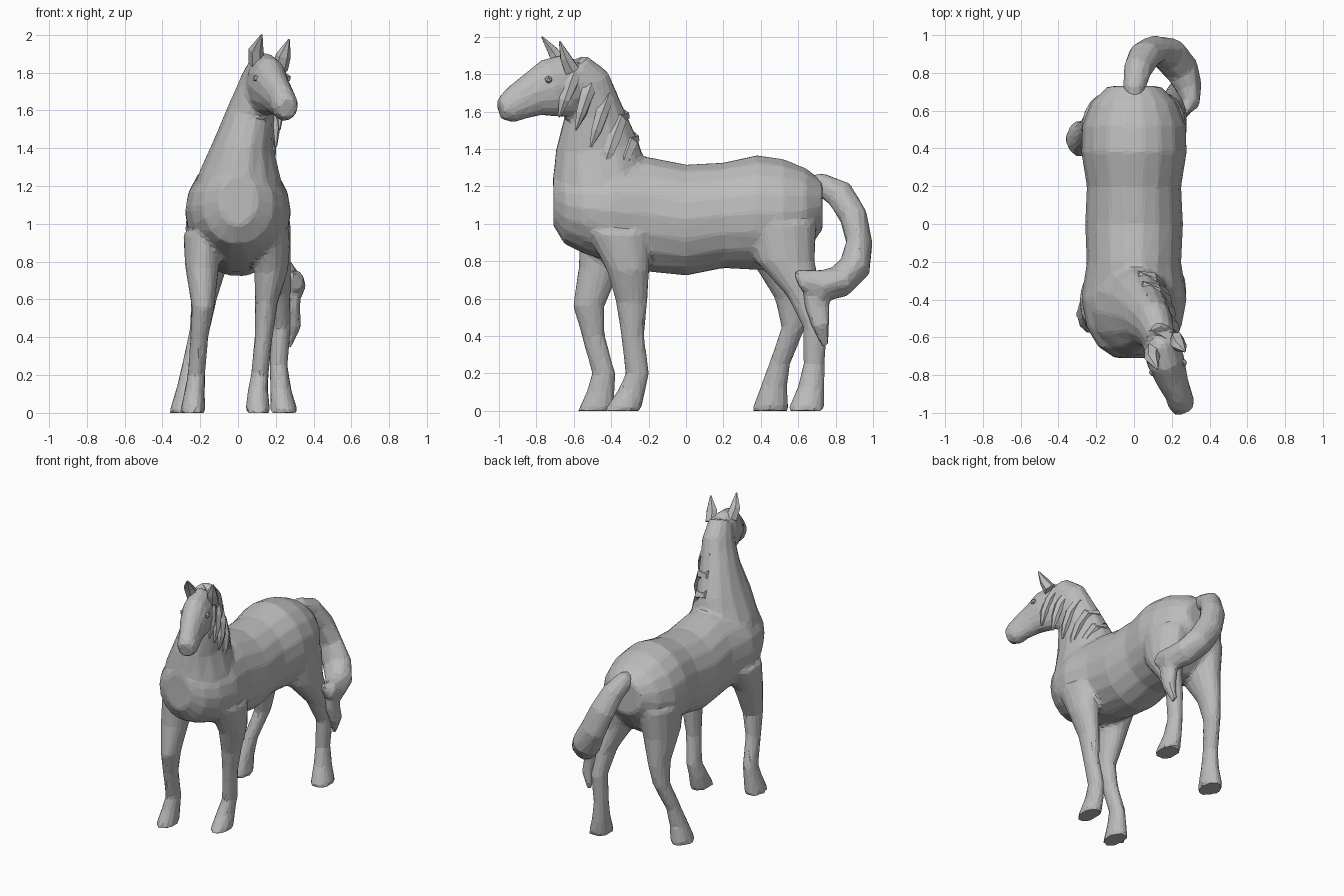
import bpy, bmesh, math, random
from mathutils import Vector

random.seed(4)
cube = bpy.data.objects.get("Cube")
if cube:
    bpy.data.objects.remove(cube, do_unlink=True)

grey = bpy.data.materials.new("stone grey")
grey.use_nodes = True
grey.diffuse_color = (0.5, 0.5, 0.5, 1)
grey.node_tree.nodes["Principled BSDF"].inputs["Base Color"].default_value = grey.diffuse_color


def loft(bm, sections, axis=None, sides=14, jitter=0.0):
    """Closed tube through (x, y, z, half width, half depth) sections."""
    points = [Vector(s[:3]) for s in sections]
    last = len(points) - 1
    rings = []
    for i, section in enumerate(sections):
        tangent = Vector(axis) if axis else points[min(i + 1, last)] - points[max(i - 1, 0)]
        tangent.normalize()
        side = Vector((1, 0, 0))
        side = (side - tangent * side.dot(tangent)).normalized()
        other = tangent.cross(side)
        ring = []
        for k in range(sides):
            a = math.tau * k / sides
            scale = 1 + random.uniform(-jitter, jitter)
            offset = side * (section[3] * math.cos(a)) + other * (section[4] * math.sin(a))
            ring.append(bm.verts.new(points[i] + offset * scale))
        rings.append(ring)
    faces = [bm.faces.new(rings[0][::-1]), bm.faces.new(rings[-1])]
    for a, b in zip(rings, rings[1:]):
        for k in range(sides):
            n = (k + 1) % sides
            faces.append(bm.faces.new((a[k], a[n], b[n], b[k])))
    bmesh.ops.recalc_face_normals(bm, faces=faces)


def finish(bm, name):
    """Turn the bmesh into a flat shaded object."""
    mesh = bpy.data.meshes.new(name)
    bm.to_mesh(mesh)
    bm.free()
    mesh.materials.append(grey)
    obj = bpy.data.objects.new(name, mesh)
    bpy.context.collection.objects.link(obj)
    return obj


def facet(obj, voxel, ratio):
    """Fuse overlapping volumes, then reduce them to irregular flat facets."""
    remesh = obj.modifiers.new("fuse", 'REMESH')
    remesh.mode = 'VOXEL'
    remesh.voxel_size = voxel
    smooth = obj.modifiers.new("blend", 'SMOOTH')
    smooth.factor = 0.5
    smooth.iterations = 2
    reduce = obj.modifiers.new("facets", 'DECIMATE')
    reduce.ratio = ratio


body = bmesh.new()

# Trunk, from chest to rump
trunk = [(-.71, 1.13, .1, .14), (-.65, 1.1, .19, .21), (-.55, 1.08, .25, .24),
         (-.4, 1.07, .28, .28), (-.2, 1.05, .25, .31), (0, 1.02, .26, .3),
         (.2, 1.045, .25, .285), (.38, 1.06, .28, .31), (.52, 1.05, .275, .3),
         (.64, 1.07, .23, .23), (.73, 1.1, .14, .13)]
loft(body, [(0, y, z, w, h) for y, z, w, h in trunk], axis=(0, 1, 0), sides=18)

# Neck, leaning to the model's left
loft(body, [(0, -.43, 1.05, .27, .27), (.01, -.46, 1.25, .22, .26), (.03, -.475, 1.42, .16, .225),
            (.07, -.495, 1.6, .125, .16), (.11, -.54, 1.75, .1, .14), (.14, -.61, 1.84, .08, .1)])

# Head
loft(body, [(.12, -.57, 1.74, .07, .12), (.14, -.63, 1.74, .1, .17), (.17, -.73, 1.725, .1, .16),
            (.2, -.82, 1.69, .085, .12), (.235, -.9, 1.65, .07, .1),
            (.25, -.95, 1.62, .072, .085), (.265, -.995, 1.61, .05, .055)])


def leg(path, radii):
    loft(body, [p + r for p, r in zip(path, radii)], axis=(0, 0, -1))


# Legs: shoulder or hip, thigh, joint, shin, ankle, hoof top, sole
front = [(.11, .17), (.09, .115), (.06, .085), (.048, .062), (.047, .064), (.055, .075), (.068, .1)]
hind = [(.14, .2), (.11, .16), (.068, .095), (.054, .065), (.048, .058), (.056, .072), (.075, .1)]
leg([(.17, -.36, .95), (.175, -.31, .75), (.15, -.29, .58), (.135, -.285, .4),
     (.115, -.26, .2), (.105, -.29, .11), (.105, -.34, 0)], front)
leg([(-.18, -.4, .95), (-.19, -.46, .77), (-.185, -.52, .56), (-.205, -.495, .4),
     (-.22, -.44, .2), (-.23, -.455, .11), (-.24, -.48, 0)], front)
leg([(.14, .5, 1), (.17, .53, .8), (.21, .63, .62), (.225, .69, .45),
     (.215, .685, .25), (.225, .67, .13), (.245, .64, 0)], hind)
leg([(-.14, .5, 1), (-.16, .51, .8), (-.18, .57, .6), (-.2, .575, .45),
     (-.25, .5, .25), (-.27, .47, .13), (-.29, .45, 0)], hind)
body_obj = finish(body, "body")
facet(body_obj, .018, .1)

# Ears
ears = bmesh.new()
for base, middle, tip in (((.1, -.67, 1.85), (.095, -.71, 1.92), (.125, -.77, 2)),
                          ((.22, -.61, 1.82), (.24, -.645, 1.89), (.27, -.675, 1.975))):
    loft(ears, [base + (.045, .045), middle + (.04, .032), tip + (.005, .005)], sides=6)
finish(ears, "ears")

# Eyes
eyes = bmesh.new()
for s in (-1, 1):
    geo = bmesh.ops.create_icosphere(eyes, subdivisions=1, radius=.022)
    bmesh.ops.translate(eyes, verts=geo["verts"], vec=(.18 + s * .08, -.76 + s * .025, 1.77))
finish(eyes, "eyes")

# Mane: a row of locks falling over the model's left side
mane = bmesh.new()
for x, y, z in ((.13, -.58, 1.87), (.11, -.49, 1.8), (.09, -.41, 1.71),
                (.07, -.345, 1.59), (.05, -.29, 1.47)):
    loft(mane, [(x - .03, y + .02, z - .01, .025, .03), (x + .05, y - .01, z - .03, .03, .045),
                (x + .095, y - .04, z - .12, .028, .04), (x + .11, y - .07, z - .21, .024, .03),
                (x + .11, y - .1, z - .3, .006, .006)], sides=6, jitter=.15)
finish(mane, "mane")

# Tail, sweeping round to the model's left, with a hanging tip
tail = bmesh.new()
loft(tail, [(0, .62, 1.2, .05, .05), (0, .72, 1.21, .06, .06), (.02, .82, 1.16, .075, .08),
            (.06, .895, 1.04, .09, .075), (.11, .925, .9, .095, .07), (.18, .9, .77, .1, .085),
            (.25, .82, .69, .09, .085), (.29, .72, .67, .07, .085), (.3, .64, .7, .05, .06),
            (.27, .59, .74, .02, .02)], sides=12, jitter=.06)
loft(tail, [(.28, .7, .68, .06, .08), (.28, .7, .56, .05, .07), (.295, .72, .46, .04, .05),
            (.27, .745, .35, .012, .02)], sides=8, jitter=.08)
tail_obj = finish(tail, "tail")
facet(tail_obj, .014, .12)
